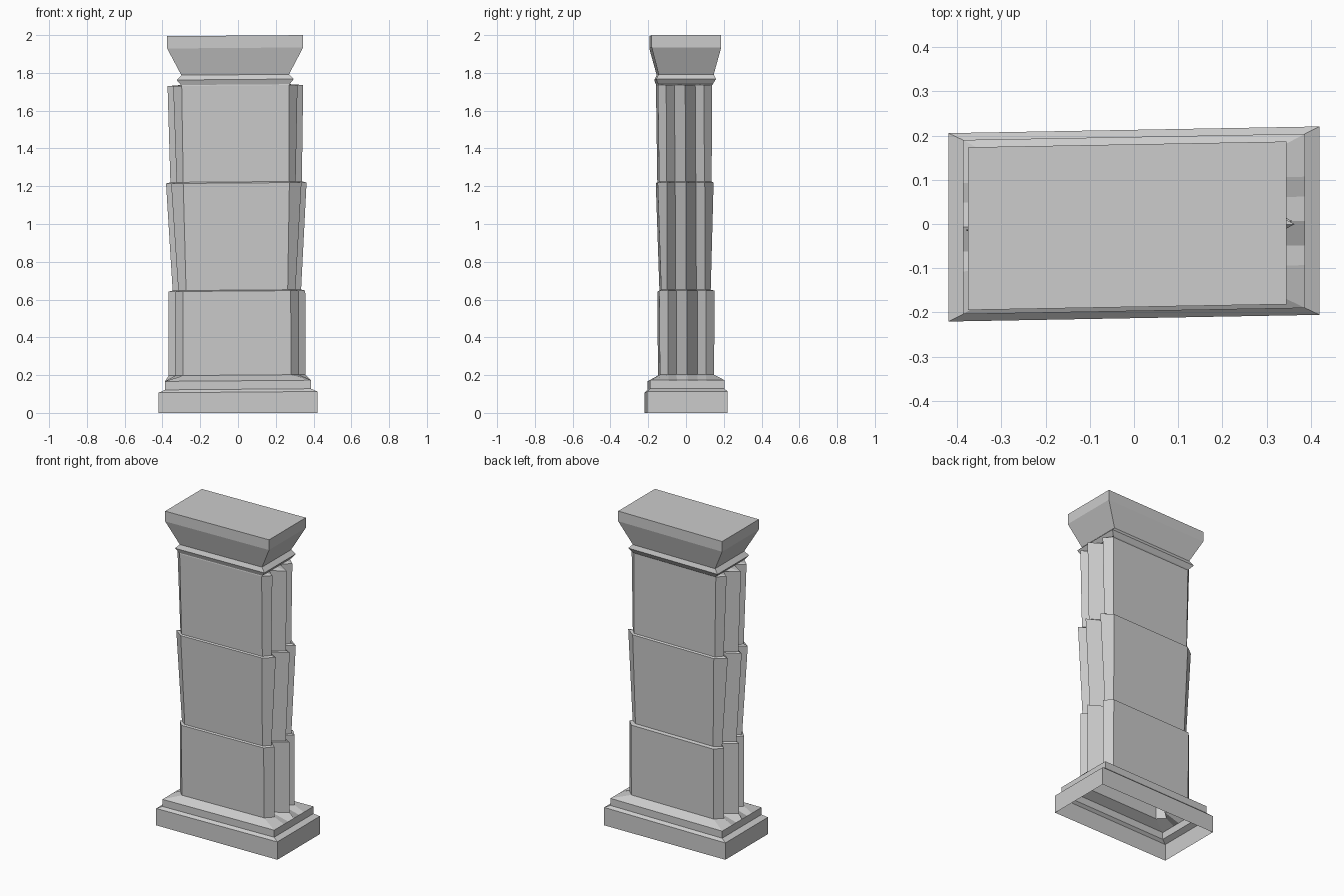
import bpy
import bmesh

cube = bpy.data.objects.get("Cube")
if cube:
    bpy.data.objects.remove(cube, do_unlink=True)

stone = bpy.data.materials.new("grey_stone")
stone.use_nodes = True
colour = (0.6, 0.6, 0.6, 1)
stone.diffuse_color = colour
stone.node_tree.nodes["Principled BSDF"].inputs["Base Color"].default_value = colour

SKEW, TILT = 0.018, 0.008   # slight hand-cut lean of the whole pillar


def ring(z, cx, cy, hx, hy, side=0.0, valley=0.0, middle=0.0):
    """Rectangle whose short ends carry three ridges; zero ridges give a plain block."""
    end = [(0, -hy), (side, -0.1), (valley, -0.055), (middle, 0),
           (valley, 0.055), (side, 0.1), (0, hy)]
    outline = [(hx + d, y) for d, y in end] + [(-hx - d, -y) for d, y in end]
    return [(x + cx, y + cy + SKEW * x, z + (TILT * x if z > 0 else 0))
            for x, y in outline]


def loft(name, rings, cap=False):
    bm = bmesh.new()
    loops = [[bm.verts.new(p) for p in r] for r in rings]
    n = len(loops[0])
    for low, high in zip(loops, loops[1:]):
        for i in range(n):
            j = (i + 1) % n
            bm.faces.new((low[i], low[j], high[j], high[i]))
    if cap:
        bm.faces.new(loops[-1])
    bmesh.ops.dissolve_limit(bm, angle_limit=0.005, verts=bm.verts, edges=bm.edges)
    mesh = bpy.data.meshes.new(name)
    bm.to_mesh(mesh)
    bm.free()
    mesh.materials.append(stone)
    obj = bpy.data.objects.new(name, mesh)
    bpy.context.collection.objects.link(obj)
    return obj


# Cross-sections where the parts meet
lower_foot = ring(0.2, -0.005, 0, 0.285, 0.143, 0.043, -0.01, 0.077)
lower_head = ring(0.645, -0.006, 0, 0.285, 0.147, 0.043, -0.01, 0.077)
middle_foot = ring(0.65, -0.006, -0.005, 0.269, 0.131, 0.041, -0.01, 0.071)
middle_head = ring(1.217, -0.009, -0.007, 0.281, 0.148, 0.064, -0.01, 0.091)
upper_foot = ring(1.223, -0.01, -0.008, 0.28, 0.139, 0.035, -0.01, 0.068)
upper_head = ring(1.733, -0.014, -0.011, 0.284, 0.143, 0.045, -0.01, 0.075)
neck = ring(1.738, -0.014, -0.008, 0.288, 0.145)

# Hollow stepped base, open underneath
loft("stepped_base", [
    ring(0, 0, 0, 0.42, 0.213), ring(0.11, 0, 0, 0.42, 0.213),
    ring(0.125, 0, 0, 0.387, 0.197), ring(0.17, 0, 0, 0.387, 0.197),
    lower_foot])

# Three fluted shaft blocks, each closed by a ledge to the next
loft("lower_shaft", [lower_foot, lower_head, middle_foot])
loft("middle_shaft", [middle_foot, middle_head, upper_foot])
loft("upper_shaft", [upper_foot, upper_head, neck])

# Capital with a sharp bead and a flared slab
loft("capital", [
    neck, ring(1.765, -0.015, -0.005, 0.31, 0.158),
    ring(1.79, -0.015, -0.004, 0.285, 0.146),
    ring(1.932, -0.015, -0.004, 0.36, 0.184),
    ring(1.997, -0.015, -0.004, 0.36, 0.184)], cap=True)
